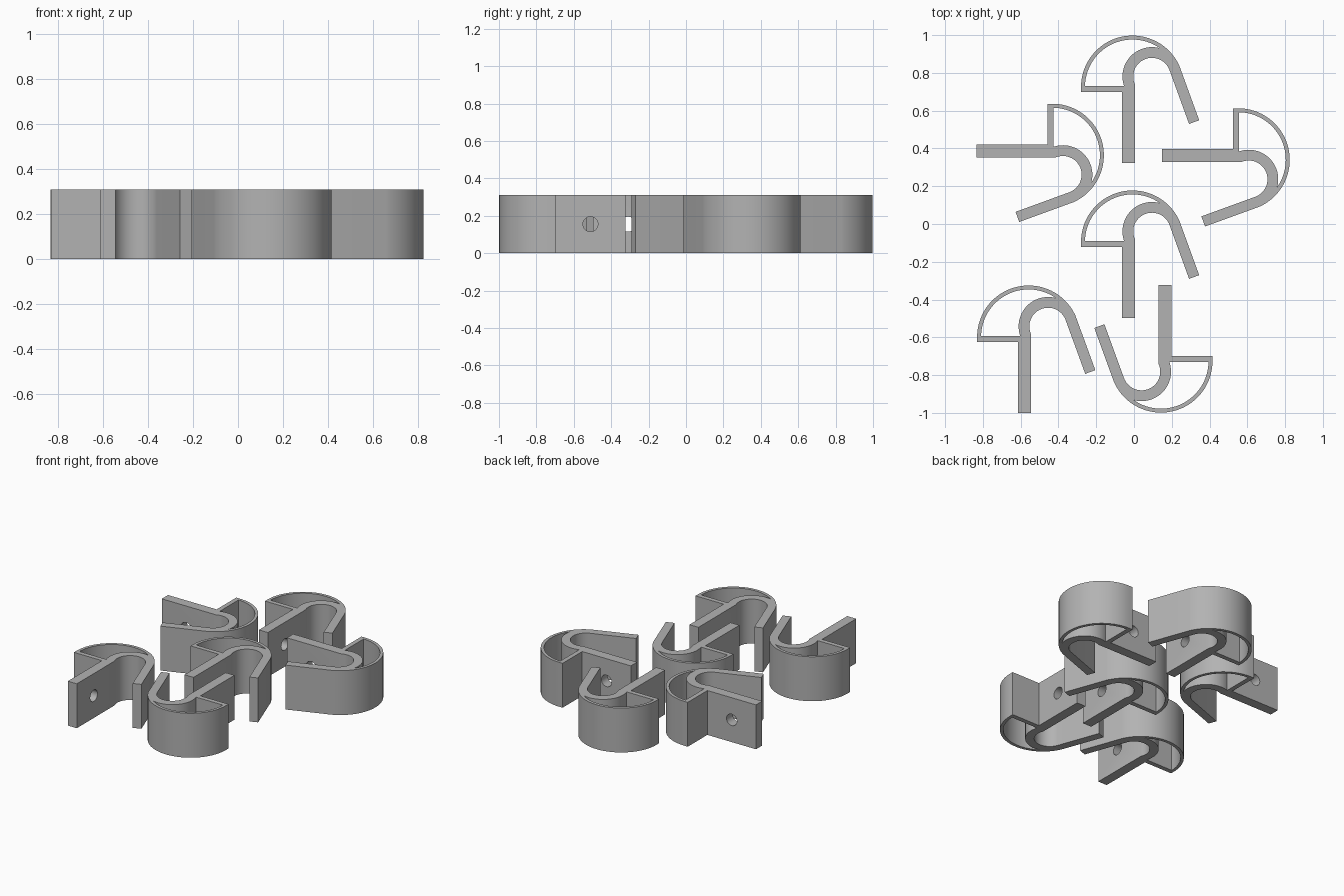
import bpy
import bmesh
from math import sin, cos, radians, pi
from mathutils import Matrix

default = bpy.data.objects.get("Cube")
if default:
    bpy.data.objects.remove(default, do_unlink=True)

HEIGHT = 0.31
HOOK = (0.103, 0.0556)          # centre of the hook bend
HOOK_OUT, HOOK_IN = 0.156, 0.099
BOW_OUT, BOW_IN = 0.2725, 0.2515  # thin bow around the local origin
STEM_L, STEM_R, STEM_END = -0.056, 0.013, -0.403
SHELF_LOW, SHELF_TOP = -0.027, 0.005
ARM_ANGLE, ARM_LENGTH = 20, 0.303

grey = bpy.data.materials.new("plain_grey")
grey.use_nodes = True
colour = (0.45, 0.45, 0.45, 1)
grey.diffuse_color = colour
grey.node_tree.nodes["Principled BSDF"].inputs["Base Color"].default_value = colour


def arc(centre, radius, start, end, steps):
    """Points on an arc, angles in degrees."""
    angles = [radians(start + (end - start) * i / steps) for i in range(steps + 1)]
    return [(centre[0] + radius * cos(a), centre[1] + radius * sin(a)) for a in angles]


def along_arm(point):
    a = radians(ARM_ANGLE)
    return (point[0] + ARM_LENGTH * sin(a), point[1] - ARM_LENGTH * cos(a))


# Outline: stem, inside of hook, sloping arm, outside of bow, shelf
inside = arc(HOOK, HOOK_IN, 204.6, ARM_ANGLE, 32)
shoulder = arc(HOOK, HOOK_OUT, ARM_ANGLE, ARM_ANGLE, 1)[0]
outline = [(STEM_L, STEM_END), (STEM_R, STEM_END)] + inside
outline += [along_arm(inside[-1]), along_arm(shoulder), shoulder]
outline += arc((0, 0), BOW_OUT, 25.5, 180, 44)
outline += [(-BOW_OUT, SHELF_LOW), (STEM_L, SHELF_LOW)]

# Pocket enclosed by the bow, the hook and the shelf
pocket = arc((0, 0), BOW_IN, 178.9, 55, 36) + arc(HOOK, HOOK_OUT, 74.6, 198.9, 24)[1:]

# Extruded clip profile
curve = bpy.data.curves.new("clip_profile", "CURVE")
curve.dimensions = "2D"
curve.fill_mode = "BOTH"
curve.extrude = HEIGHT / 2
for points in (outline, pocket):
    spline = curve.splines.new("POLY")
    spline.points.add(len(points) - 1)
    for p, (x, y) in zip(spline.points, points):
        p.co = (x, y, 0, 1)
    spline.use_cyclic_u = True
profile = bpy.data.objects.new("clip_profile", curve)
bpy.context.collection.objects.link(profile)
bpy.context.view_layer.update()
solid = bpy.data.meshes.new_from_object(
    profile.evaluated_get(bpy.context.evaluated_depsgraph_get()))
bpy.data.objects.remove(profile, do_unlink=True)

bm = bmesh.new()
bm.from_mesh(solid)
bmesh.ops.remove_doubles(bm, verts=bm.verts, dist=0.0001)
bmesh.ops.translate(bm, verts=bm.verts, vec=(0, 0, HEIGHT / 2))
bmesh.ops.recalc_face_normals(bm, faces=bm.faces)
bm.to_mesh(solid)
bm.free()

# Screw hole through the stem
drill = bpy.data.meshes.new("screw_hole")
bm = bmesh.new()
bmesh.ops.create_cone(bm, cap_ends=True, segments=32, radius1=0.04, radius2=0.04,
                      depth=0.2, matrix=Matrix.Translation((-0.02, -0.215, HEIGHT / 2))
                      @ Matrix.Rotation(pi / 2, 4, "Y"))
bm.to_mesh(drill)
bm.free()
cutter = bpy.data.objects.new("screw_hole_cutter", drill)
cutter.hide_render = True
blank = bpy.data.objects.new("clip_blank", solid)
for ob in (cutter, blank):
    bpy.context.collection.objects.link(ob)
cut = blank.modifiers.new("screw_hole", "BOOLEAN")
cut.operation = "DIFFERENCE"
cut.solver = "EXACT"
cut.object = cutter
bpy.context.view_layer.update()
clip_mesh = bpy.data.meshes.new_from_object(
    blank.evaluated_get(bpy.context.evaluated_depsgraph_get()))
for ob in (cutter, blank):
    bpy.data.objects.remove(ob, do_unlink=True)
clip_mesh.name = "clip"
clip_mesh.materials.clear()
clip_mesh.materials.append(grey)

# Six clips laid out flat: x, y, turn in degrees
layout = {
    "back_clip": (-0.008, 0.725, 0),
    "middle_clip": (-0.008, -0.095, 0),
    "front_right_clip": (-0.558, -0.598, 0),
    "back_right_clip": (-0.432, 0.364, -90),
    "back_left_clip": (0.552, 0.34, -90),
    "front_left_clip": (0.143, -0.726, 180),
}
for name, (x, y, turn) in layout.items():
    clip = bpy.data.objects.new(name, clip_mesh)
    clip.location = (x, y, 0)
    clip.rotation_euler.z = radians(turn)
    bpy.context.collection.objects.link(clip)

bpy.ops.object.select_all(action="DESELECT")
clip.select_set(True)
bpy.context.view_layer.objects.active = clip
bpy.ops.object.shade_smooth_by_angle(angle=radians(30))
